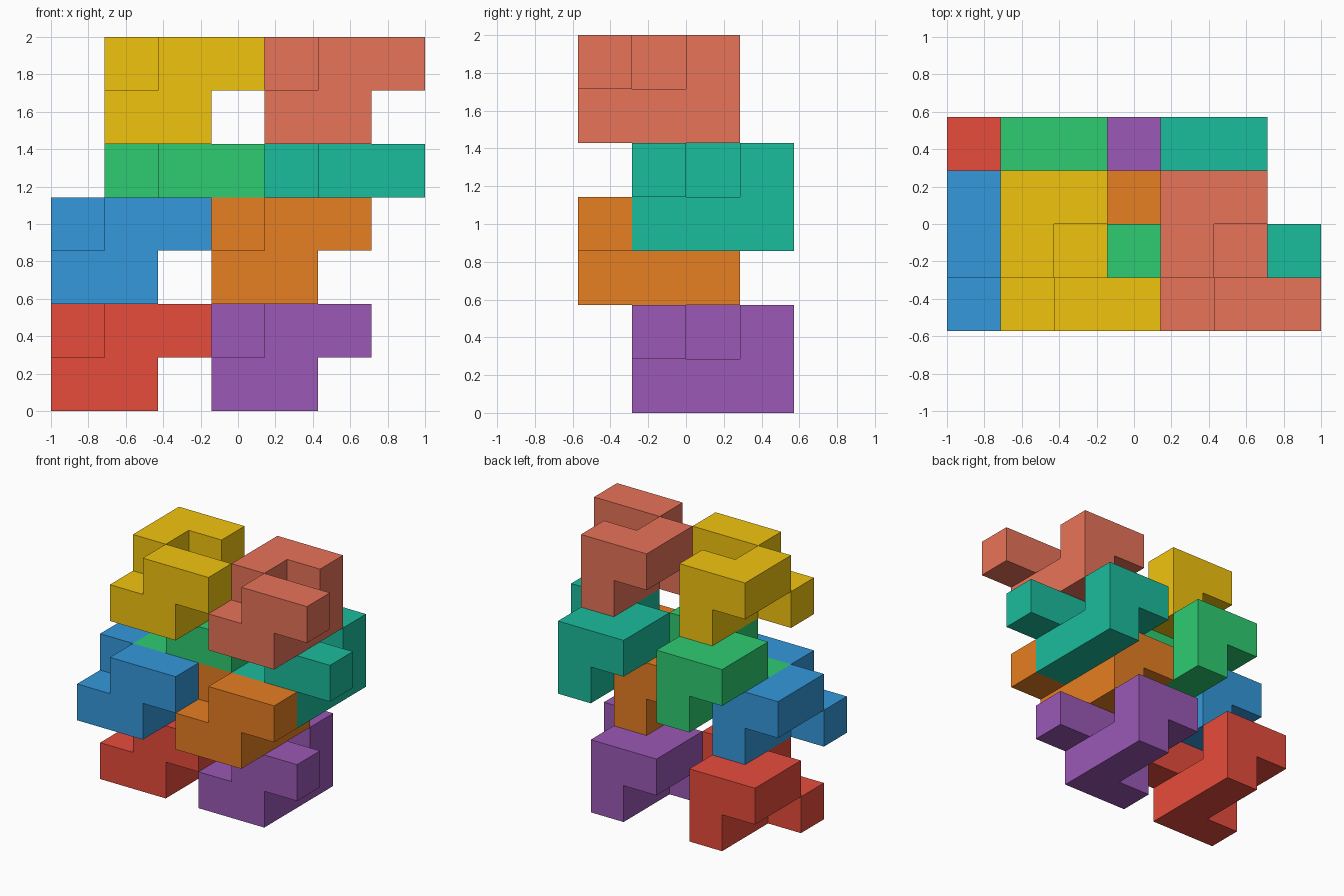
import bpy, bmesh
from mathutils import Vector

if "Cube" in bpy.data.objects:
    bpy.data.objects.remove(bpy.data.objects["Cube"])

U = 2 / 7  # cube cell size

# Nine-cell puzzle piece shared by all colours
CELLS = [(0, 0, 0), (1, 0, 0), (1, 1, 0), (1, 2, 0),
         (1, 0, 1), (2, 0, 1), (0, 1, 1), (0, 2, 1), (1, 2, 1)]

# Name, grid offset, sRGB colour
PIECES = [
    ("red_piece", (0, 1, 0), "E74C3C"),
    ("purple_piece", (3, 1, 0), "9B59B6"),
    ("blue_piece", (0, 0, 2), "3498DB"),
    ("orange_piece", (3, 0, 2), "E67E22"),
    ("green_piece", (1, 1, 3), "2ECC71"),
    ("teal_piece", (4, 1, 3), "1ABC9C"),
    ("yellow_piece", (1, 0, 5), "F1C40F"),
    ("salmon_piece", (4, 0, 5), "E87358"),
]


def linear(hex_colour):
    values = [int(hex_colour[i:i + 2], 16) / 255 for i in (0, 2, 4)]
    return [v / 12.92 if v <= 0.04045 else ((v + 0.055) / 1.055) ** 2.4
            for v in values] + [1]


def piece_mesh():
    """Outer skin of the cells, with flat neighbouring squares merged."""
    bm = bmesh.new()
    verts = {}

    def vert(p):
        key = tuple(round(c) for c in p)
        if key not in verts:
            verts[key] = bm.verts.new(Vector(key) * U)
        return verts[key]

    for cell in CELLS:
        for axis in range(3):
            for side in (0, 1):
                neighbour = list(cell)
                neighbour[axis] += 2 * side - 1
                if tuple(neighbour) in CELLS:
                    continue
                base = Vector(cell)
                base[axis] += side
                a, b = Vector((0, 0, 0)), Vector((0, 0, 0))
                a[(axis + 1) % 3] = 1
                b[(axis + 2) % 3] = 1
                ring = [base, base + a, base + a + b, base + b]
                if not side:
                    ring.reverse()
                bm.faces.new([vert(p) for p in ring])
    bmesh.ops.dissolve_limit(bm, angle_limit=0.01, verts=bm.verts[:], edges=bm.edges[:])
    mesh = bpy.data.meshes.new("piece")
    bm.to_mesh(mesh)
    bm.free()
    return mesh


# Stack the eight pieces
for name, offset, colour in PIECES:
    obj = bpy.data.objects.new(name, piece_mesh())
    obj.location = (Vector(offset) - Vector((3.5, 2, 0))) * U
    mat = bpy.data.materials.new(name + "_colour")
    mat.diffuse_color = linear(colour)
    mat.use_nodes = True
    mat.node_tree.nodes["Principled BSDF"].inputs["Base Color"].default_value = mat.diffuse_color
    obj.data.materials.append(mat)
    bpy.context.collection.objects.link(obj)
